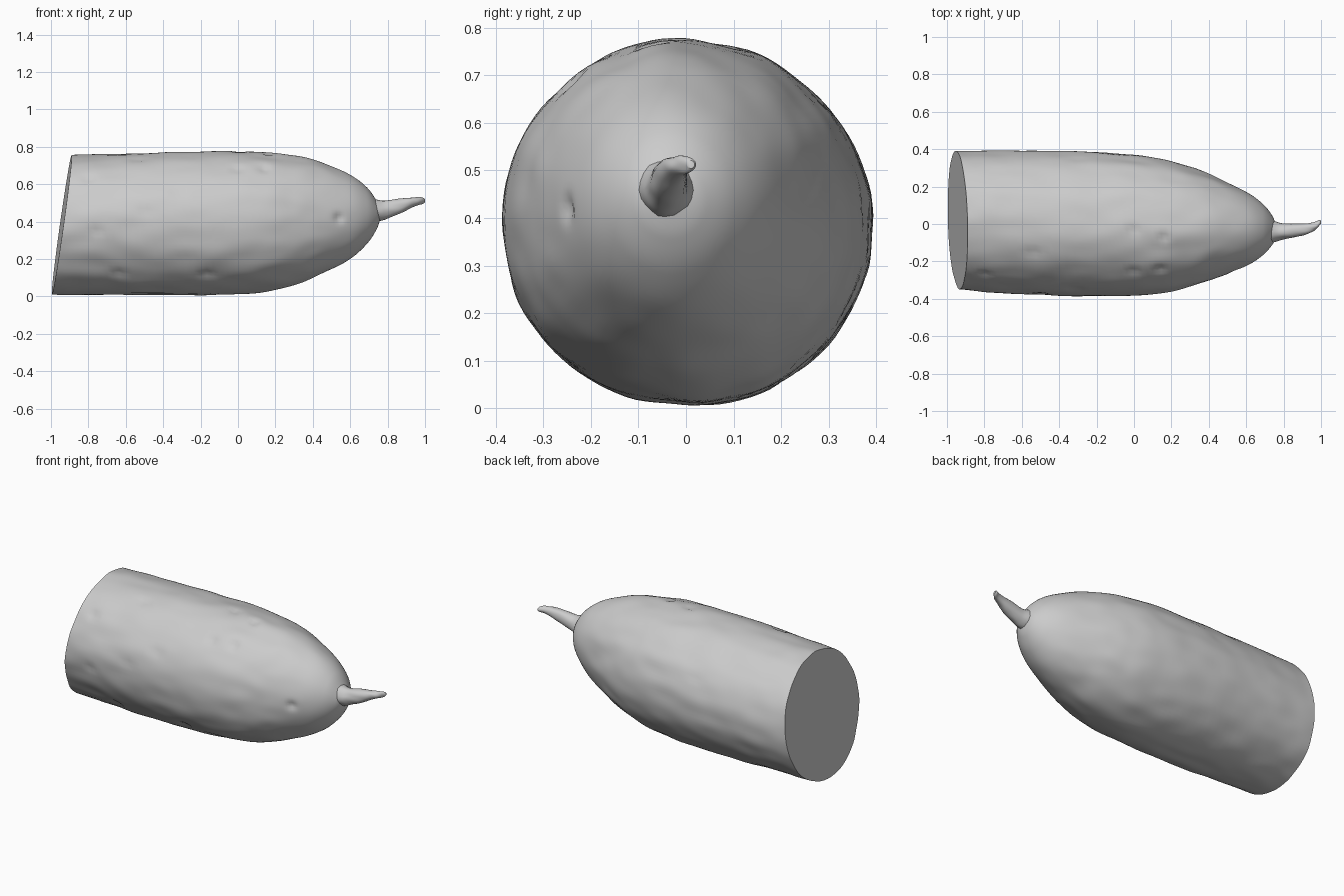
import bpy, bmesh, math
from mathutils import Vector, noise

if "Cube" in bpy.data.objects:
    bpy.data.objects.remove(bpy.data.objects["Cube"])


def spline(rows, steps):
    """Catmull-Rom resampling of rows of numbers."""
    pts = [rows[0]] + rows + [rows[-1]]
    out = []
    for i in range(1, len(pts) - 2):
        a, b, c, d = pts[i - 1:i + 3]
        for s in range(steps):
            t = s / steps
            out.append([0.5 * (2 * q + (r - p) * t + (2 * p - 5 * q + 4 * r - w) * t * t
                               + (3 * q - p - 3 * r + w) * t ** 3)
                        for p, q, r, w in zip(a, b, c, d)])
    out.append(list(rows[-1]))
    return out


def loft(rows, sides, steps):
    """Elliptical rings from rows of (x, z top, z bottom, y max, y min), closed at both ends."""
    bm = bmesh.new()
    rings = []
    for x, zt, zb, yp, ym in spline(rows, steps):
        ring = []
        for k in range(sides):
            a = 2 * math.pi * k / sides
            ring.append(bm.verts.new((x, (yp + ym) / 2 + (yp - ym) / 2 * math.cos(a),
                                      (zt + zb) / 2 + (zt - zb) / 2 * math.sin(a))))
        rings.append(ring)
    for r0, r1 in zip(rings, rings[1:]):
        for k in range(sides):
            j = (k + 1) % sides
            bm.faces.new((r0[k], r0[j], r1[j], r1[k]))
    bm.faces.new(rings[0])
    bm.faces.new(rings[-1])
    bmesh.ops.recalc_face_normals(bm, faces=bm.faces)
    bm.normal_update()
    return bm


def finish(bm, name):
    mesh = bpy.data.meshes.new(name)
    bm.to_mesh(mesh)
    bm.free()
    ob = bpy.data.objects.new(name, mesh)
    bpy.context.collection.objects.link(ob)
    bpy.ops.object.select_all(action='DESELECT')
    ob.select_set(True)
    bpy.context.view_layer.objects.active = ob
    bpy.ops.object.shade_smooth_by_angle(angle=math.radians(45))
    return ob


# Fruit body: blunt nose at +x, runs past the cut at -x
body = loft([
    (-1.10, .752, .012, .390, -.335), (-.90, .757, .010, .392, -.352),
    (-.60, .765, .007, .393, -.375), (-.20, .775, .004, .385, -.387),
    (.10, .773, .020, .357, -.378), (.30, .752, .060, .305, -.337),
    (.45, .716, .120, .245, -.287), (.60, .650, .200, .172, -.225),
    (.69, .583, .280, .107, -.167), (.74, .515, .355, .045, -.112),
    (.76, .470, .410, -.008, -.070), (.763, .450, .430, -.035, -.045)], 112, 10)

# Skin: lengthwise ridges, fine lumps and a few small pits
pits = [Vector(p) for p in (
    (0, -.03, .77), (.16, -.07, .76), (-.54, -.15, .73), (.14, -.24, .68), (0, -.25, .68),
    (-.64, -.27, .12), (-.17, -.27, .12), (-.32, -.33, .55), (-.50, -.36, .45),
    (-.75, -.35, .35), (.54, -.25, .42), (-.80, -.27, .63), (-.30, .33, .55))]
moves = []
for v in body.verts:
    p = v.co
    fade = min(1, max(0, (.76 - p.x) / .4))
    d = .007 * noise.noise(Vector((p.x * 1.3, p.y * 8, p.z * 8)))
    d += .005 * noise.noise(Vector((p.x * 7, p.y * 12, p.z * 12)) + Vector((5, 3, 1)))
    d = d * fade - .001
    for q in pits:
        d -= .014 * math.exp(-((p - q).length / .025) ** 2)
    moves.append((v, v.normal * d))
for v, m in moves:
    v.co += m
    v.co.z = max(v.co.z, 0)

# Slanted flat cut across the -x end
cut = bmesh.ops.bisect_plane(body, geom=body.verts[:] + body.edges[:] + body.faces[:],
                             plane_co=(-.995, .02, .01), plane_no=(.745, .02, -.105),
                             clear_inner=True)
rim = [e for e in cut['geom_cut'] if isinstance(e, bmesh.types.BMEdge)]
bmesh.ops.holes_fill(body, edges=rim, sides=0)
bmesh.ops.recalc_face_normals(body, faces=body.faces)
finish(body, "fruit_body")

# Stem: flared root, tapering and curling towards +y at the tip
stem = loft([
    (.72, .525, .395, .025, -.105), (.765, .512, .405, .010, -.092),
    (.80, .513, .417, .003, -.082), (.86, .524, .440, .002, -.072),
    (.92, .529, .472, .004, -.058), (.965, .531, .490, .012, -.035),
    (.99, .530, .496, .020, -.008), (1.0, .522, .504, .018, .002)], 20, 5)
for v in stem.verts:
    v.co += v.normal * .004 * noise.noise(Vector((v.co.x * 8, v.co.y * 40, v.co.z * 40)))
    v.co.x = min(v.co.x, 1)
finish(stem, "stem")
